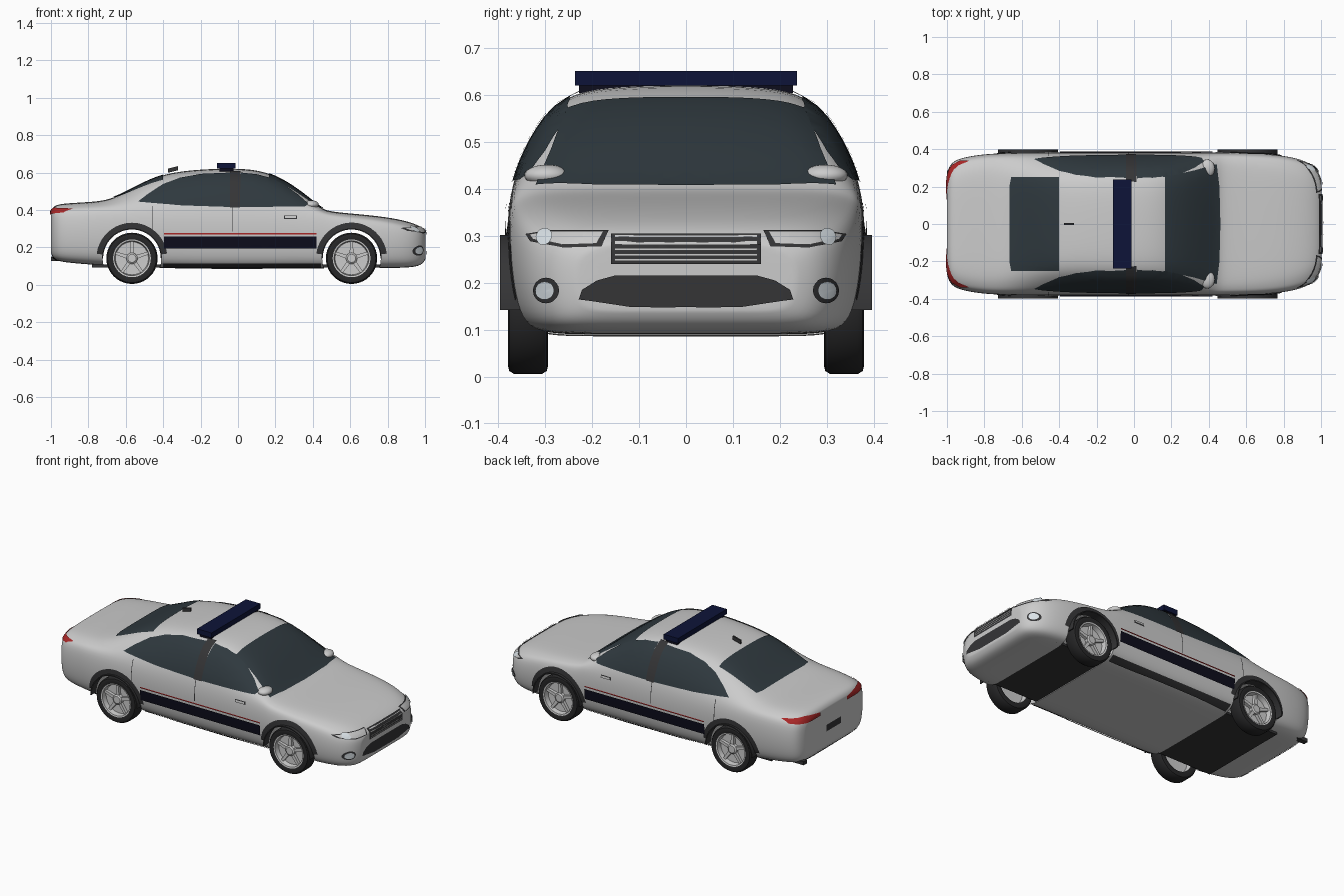
import bpy, bmesh, math
from mathutils import Vector
from mathutils.bvhtree import BVHTree

if "Cube" in bpy.data.objects:
    bpy.data.objects.remove(bpy.data.objects["Cube"])

MATS = {}
COLORS = dict(glass=(.028, .04, .048), dark=(.035, .035, .037), black=(.004, .004, .012),
              navy=(.004, .007, .04), red=(.4, .02, .02), tyre=(.02, .02, .021),
              rim=(.62, .63, .65), lamp=(.7, .76, .8))


def finish(name, bm, color=None, angle=35, recalc=True):
    if recalc:
        bmesh.ops.recalc_face_normals(bm, faces=bm.faces[:])
    me = bpy.data.meshes.new(name)
    bm.to_mesh(me)
    bm.free()
    me.shade_smooth()
    me.set_sharp_from_angle(angle=math.radians(angle))
    ob = bpy.data.objects.new(name, me)
    bpy.context.collection.objects.link(ob)
    if color:
        if color not in MATS:
            MATS[color] = bpy.data.materials.new(color)
            MATS[color].diffuse_color = (*COLORS[color], 1)
        me.materials.append(MATS[color])
    return ob


def box(name, lo, hi, color=None, tilt=0):
    bm = bmesh.new()
    bmesh.ops.create_cube(bm, size=1)
    size, mid = Vector(hi) - Vector(lo), (Vector(hi) + Vector(lo)) / 2
    for v in bm.verts:
        v.co = Vector(a * b for a, b in zip(v.co, size))
        v.co.z += v.co.x * tilt
        v.co += mid
    return finish(name, bm, color)


def lathe(name, prof, x, z, side, color=None, closed=False, sweep=360, seg=40):
    """Turn (radius, y) points about the wheel axle."""
    bm = bmesh.new()
    rings = []
    for i in range(seg + (sweep < 360)):
        a = math.radians(sweep * i / seg)
        rings.append([bm.verts.new((x + r * math.cos(a), side * y, z + r * math.sin(a))) for r, y in prof])
    n = len(prof)
    for i in range(seg):
        a, b = rings[i], rings[(i + 1) % len(rings)]
        for j in range(n if closed else n - 1):
            k = (j + 1) % n
            bm.faces.new((a[j], a[k], b[k], b[j]))
    if closed and sweep < 360:
        bm.faces.new(rings[0])
        bm.faces.new(rings[-1])
    bmesh.ops.remove_doubles(bm, verts=bm.verts[:], dist=1e-5)
    return finish(name, bm, color)


# Body shell: lofted sections (x, bottom, belt, top, half width, roof half width)
STATIONS = [
    (-1.0, .17, .355, .395, .27, .21), (-.985, .135, .385, .425, .325, .25),
    (-.93, .12, .39, .436, .357, .28), (-.80, .11, .40, .442, .377, .30),
    (-.68, .10, .405, .453, .382, .29), (-.54, .095, .41, .528, .384, .275),
    (-.40, .09, .41, .597, .384, .27), (-.20, .086, .41, .619, .384, .28),
    (0, .086, .41, .624, .384, .285), (.15, .086, .41, .610, .384, .285),
    (.30, .088, .40, .530, .384, .29), (.44, .088, .385, .413, .384, .32),
    (.48, .088, .365, .392, .384, .32), (.65, .09, .348, .378, .381, .31),
    (.80, .09, .33, .362, .370, .29), (.92, .092, .30, .338, .342, .26),
    (.985, .105, .275, .308, .290, .22), (1.003, .14, .25, .285, .235, .18)]
bm = bmesh.new()
rings = []
for x, zb, zs, zt, w, wt in STATIONS:
    h, c = zs - zb, zt - zs
    half = [(0, zb), (.5 * w, zb), (.8 * w, zb), (.93 * w, zb + .09 * h), (.98 * w, zb + .33 * h),
            (w, zb + .66 * h), (.975 * w, zs), (.55 * .975 * w + .45 * wt, zs + .45 * c),
            (wt, zs + .8 * c), (.78 * wt, zs + .955 * c), (.4 * wt, zs + .995 * c), (0, zt)]
    loop = half + [(-y, z) for y, z in half[-2:0:-1]]
    rings.append([bm.verts.new((x, y, z)) for y, z in loop])
for a, b in zip(rings, rings[1:]):
    for j in range(len(a)):
        k = (j + 1) % len(a)
        bm.faces.new((a[j], a[k], b[k], b[j]))
for r in (rings[0], rings[-1]):
    f = bm.faces.new(r)
    bmesh.ops.inset_region(bm, faces=[f], thickness=.03)
body = finish("body_shell", bm)
body.modifiers.new("smooth", 'SUBSURF').levels = 2
dg = bpy.context.evaluated_depsgraph_get()
skin = BVHTree.FromObject(body, dg)

# Wheel wells cut right through the shell
AXLES = {"rear": -.567, "front": .607}
HUB = .142
cutters = []
for end, x in AXLES.items():
    c = lathe("cutter", [(0, .5), (.157, .5), (.157, -.5), (0, -.5)], x, HUB, 1)
    c.hide_render = True
    cutters.append(c)
    m = body.modifiers.new("well", 'BOOLEAN')
    m.object, m.solver = c, 'EXACT'
dg = bpy.context.evaluated_depsgraph_get()
dg.update()
shell = bpy.data.meshes.new_from_object(body.evaluated_get(dg))
body.modifiers.clear()
body.data = shell
shell.shade_smooth()
shell.set_sharp_from_angle(angle=math.radians(40))
for c in cutters:
    bpy.data.objects.remove(c)

# Panels projected onto the shell: view -> (ray start, ray direction)
VIEWS = {'right': (lambda u, v: (u, -2, v), (0, 1, 0)), 'left': (lambda u, v: (u, 2, v), (0, -1, 0)),
         'front': (lambda u, v: (2, u, v), (-1, 0, 0)), 'rear': (lambda u, v: (-2, u, v), (1, 0, 0)),
         'top': (lambda u, v: (u, v, 2), (0, 0, -1))}


def panel(name, view, outline, color=None, off=.004):
    bm = bmesh.new()
    bm.faces.new([bm.verts.new((u, v, 0)) for u, v in outline])
    bmesh.ops.triangulate(bm, faces=bm.faces[:])
    for ax in (0, 1):
        lo, hi = min(p[ax] for p in outline), max(p[ax] for p in outline)
        n = math.ceil((hi - lo) / .025)
        for k in range(1, n):
            co, no = [0, 0, 0], [0, 0, 0]
            co[ax], no[ax] = lo + (hi - lo) * k / n, 1
            bmesh.ops.bisect_plane(bm, geom=bm.verts[:] + bm.edges[:] + bm.faces[:],
                                   plane_co=co, plane_no=no, dist=1e-5)
    bmesh.ops.triangulate(bm, faces=bm.faces[:])
    start, d = VIEWS[view][0], Vector(VIEWS[view][1])
    for v in bm.verts:
        o = Vector(start(v.co.x, v.co.y))
        p, n, _, _ = skin.ray_cast(o, d)
        if p is None:
            p, n, _, _ = skin.find_nearest(o + d * 1.2)
        if n.dot(d) > 0:
            n = -n
        v.co = p + n * off
    bm.normal_update()
    if sum(f.normal.dot(d) * f.calc_area() for f in bm.faces) > 0:
        bmesh.ops.reverse_faces(bm, faces=bm.faces[:])
    return finish(name, bm, color, recalc=False)


def rect(u0, u1, v0, v1):
    return [(u0, v0), (u1, v0), (u1, v1), (u0, v1)]


def arc(cx, cz, r, a0, a1, n=20):
    return [(cx + r * math.cos(math.radians(a0 + (a1 - a0) * i / n)),
             cz + r * math.sin(math.radians(a0 + (a1 - a0) * i / n))) for i in range(n + 1)]


# Windscreen and rear window
panel("windscreen", 'top', [(.165, -.25), (.32, -.285), (.44, -.32), (.455, -.2), (.46, 0),
                            (.455, .2), (.44, .32), (.32, .285), (.165, .25)], "glass")
panel("rear_window", 'top', [(-.655, -.25), (-.665, -.2), (-.665, .2), (-.655, .25), (-.40, .25), (-.40, -.25)], "glass")

for view, s in (('right', -1), ('left', 1)):
    # Side glass, pillar, stripes, sill and door gaps
    panel("rear_side_window_" + view, view, [(-.535, .443), (-.3, .424), (-.03, .415), (-.04, .597), (-.2, .59),
                                             (-.31, .57), (-.4, .537), (-.48, .485)], "glass")
    panel("front_side_window_" + view, view, [(.005, .415), (.36, .418), (.375, .432), (.32, .48), (.25, .53),
                                              (.18, .567), (.1, .588), (.015, .597)], "glass")
    panel("door_pillar_" + view, view, rect(-.042, .012, .412, .604), "dark", .006)
    panel("side_stripe_" + view, view, rect(-.395, .42, .195, .258), "black", .008)
    panel("thin_stripe_" + view, view, rect(-.395, .42, .27, .277), "red", .007)
    panel("sill_" + view, view, rect(-.40, .445, .096, .118), "dark", .006)
    for i, x in enumerate((-.46, -.03)):
        panel(f"door_gap_{view}_{i}", view, rect(x, x + .004, .285, .42), "dark", .002)
    panel("handle_recess_" + view, view, rect(.245, .315, .352, .37), "dark", .002)
    panel("door_handle_" + view, view, rect(.25, .31, .357, .367), None, .008)

    # Door mirror
    bm = bmesh.new()
    bmesh.ops.create_uvsphere(bm, u_segments=24, v_segments=14, radius=1)
    for v in bm.verts:
        v.co = Vector((.392 + .04 * v.co.x, s * .297 + .048 * v.co.y, .429 + .023 * v.co.z))
    finish("mirror_" + view, bm)

    # Wheels and arches
    for end, x in AXLES.items():
        tag = f"{end}_{view}"
        panel("arch_trim_" + tag, view, arc(x, HUB, .19, 8, 172) + arc(x, HUB, .157, 172, 8), "dark", .005)
        lathe("arch_lip_" + tag, [(.154, .345), (.160, .345), (.160, .397), (.154, .397)], x, HUB, s,
              "dark", True, 180)
        lathe("tyre_" + tag, [(.098, .374), (.118, .38), (.130, .377), (.137, .366), (.137, .308), (.130, .297),
                              (.118, .294), (.098, .299)], x, HUB, s, "tyre", True)
        lathe("rim_" + tag, [(.101, .30), (.097, .30), (.092, .335), (0, .338), (0, .342), (.088, .345),
                             (.093, .374), (.101, .376)], x, HUB, s, "rim", True)
        lathe("hub_" + tag, [(.03, .34), (.03, .362), (.022, .368), (0, .368)], x, HUB, s, "rim", seg=24)
        bm = bmesh.new()
        for i in range(5):
            a = math.radians(90 + 72 * i)
            ca, sa = math.cos(a), math.sin(a)
            for v in bmesh.ops.create_cube(bm, size=1)['verts']:
                r, t = .058 + v.co.x * .074, v.co.y * (.018 - .006 * v.co.x)
                v.co = Vector((x + r * ca - t * sa, s * (.352 + .02 * v.co.z), HUB + r * sa + t * ca))
        finish("spokes_" + tag, bm, "rim")

# Front: grille, lights and intake
panel("grille", 'front', rect(-.16, .16, .24, .302), "dark", .004)
for i in range(5):
    z = .2465 + i * .0112
    panel(f"grille_slat_{i}", 'front', rect(-.152, .152, z, z + .005), None, .009)
panel("lower_intake", 'front', [(-.228, .165), (-.115, .165), (-.115, .148), (.115, .148), (.115, .165), (.228, .165),
                                (.222, .185), (.19, .205), (.15, .216), (-.15, .216), (-.19, .205), (-.222, .185)], "dark")
for s in (-1, 1):
    panel("headlight_frame", 'front', [(s * u, v) for u, v in
          ((.165, .31), (.29, .31), (.34, .303), (.33, .288), (.26, .274), (.18, .277))], "dark", .003)
    panel("headlight", 'front', [(s * u, v) for u, v in
          ((.175, .306), (.29, .306), (.33, .301), (.322, .29), (.26, .279), (.19, .281))], None, .006)
    panel("headlight_lens", 'front', arc(s * .298, .294, .016, 0, 342, 19), "lamp", .009)
    panel("fog_light_ring", 'front', arc(s * .296, .184, .027, 0, 342, 19), "dark", .004)
    panel("fog_light", 'front', arc(s * .296, .184, .019, 0, 342, 19), "lamp", .008)
    # Tail lights
    panel("tail_light", 'rear', [(s * u, v) for u, v in
          ((.13, .375), (.13, .395), (.25, .41), (.335, .405), (.335, .385), (.25, .375))], "red", .005)
panel("rear_plate", 'rear', rect(-.07, .07, .255, .295), "dark")
panel("rear_bumper_trim", 'rear', rect(-.26, .26, .135, .155), "dark")

# Underside, exhaust, roof parts
box("floor_plate", (-.78, -.285, .094), (.80, .285, .108), "dark")
box("exhaust_tip", (-1.0, .255, .128), (-.90, .285, .15), "dark")
box("light_bar_base", (-.10, -.228, .605), (-.025, .228, .625), "black")
box("light_bar", (-.112, -.237, .621), (-.014, .237, .652), "navy")
box("aerial", (-.375, -.005, .606), (-.32, .005, .628), "dark", .25)

for m in bpy.data.materials:
    if m.users and not m.is_grease_pencil:
        m.use_nodes = True
        m.node_tree.nodes["Principled BSDF"].inputs["Base Color"].default_value = m.diffuse_color
